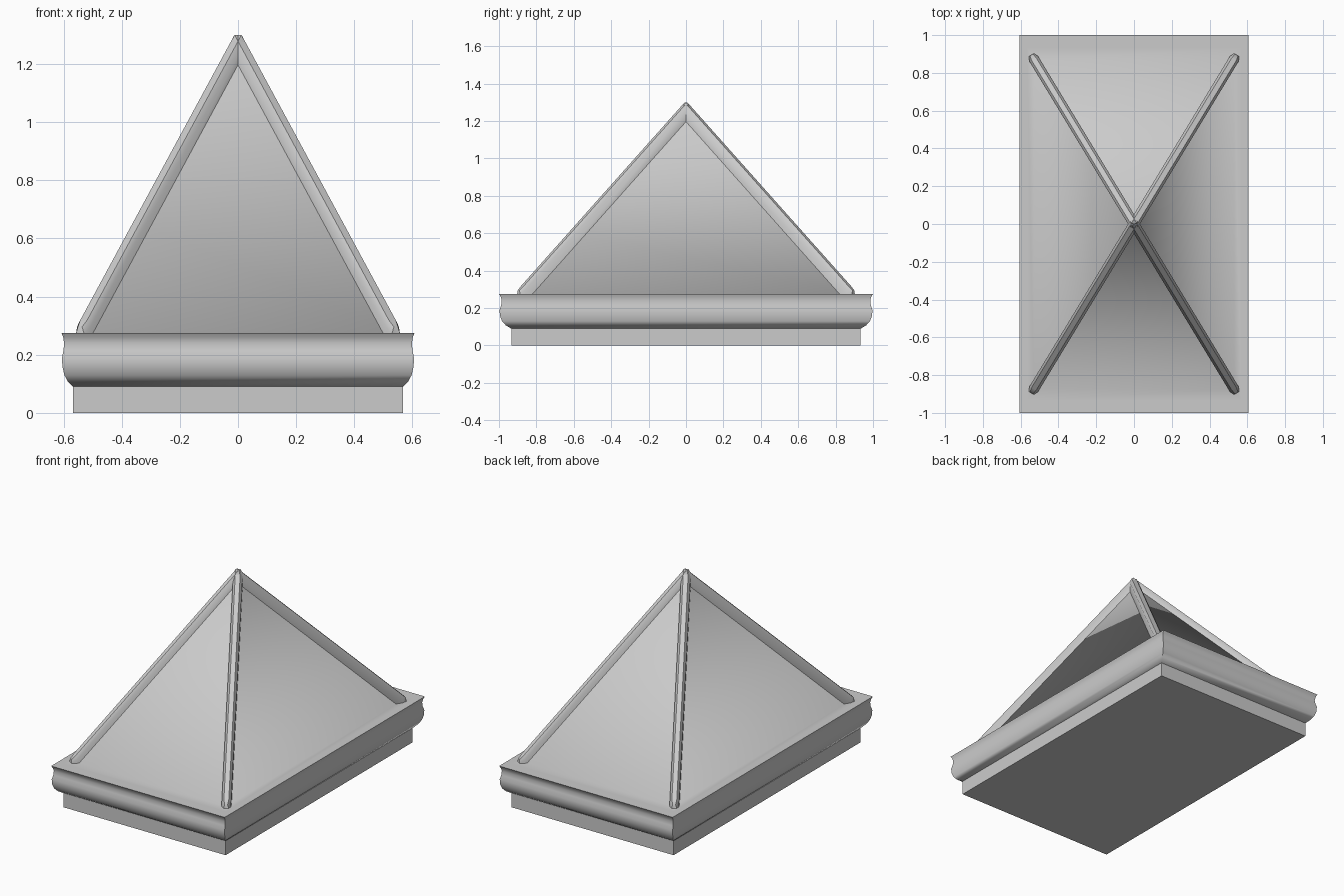
import bpy, bmesh, math
from mathutils import Vector

cube = bpy.data.objects.get("Cube")
if cube:
    bpy.data.objects.remove(cube, do_unlink=True)

STRETCH = 1 / 0.607      # depth to width ratio of the whole cap
APEX = 1.255
EAVE = 0.275

stone = bpy.data.materials.new("grey_stone")
stone.use_nodes = True
GREY = (0.6, 0.6, 0.6, 1)
stone.diffuse_color = GREY
stone.node_tree.nodes["Principled BSDF"].inputs["Base Color"].default_value = GREY


def finish(name, bm, angle=66):
    bmesh.ops.recalc_face_normals(bm, faces=bm.faces[:])
    mesh = bpy.data.meshes.new(name)
    bm.to_mesh(mesh)
    bm.free()
    mesh.materials.append(stone)
    obj = bpy.data.objects.new(name, mesh)
    bpy.context.collection.objects.link(obj)
    bpy.ops.object.select_all(action='DESELECT')
    obj.select_set(True)
    bpy.context.view_layer.objects.active = obj
    bpy.ops.object.shade_smooth_by_angle(angle=math.radians(angle))
    return obj


def ring(bm, half, z):
    corners = ((-1, -1), (1, -1), (1, 1), (-1, 1))
    return [bm.verts.new((sx * half, sy * half * STRETCH, z)) for sx, sy in corners]


def loft(bm, loops):
    for low, high in zip(loops, loops[1:]):
        n = len(low)
        for i in range(n):
            j = (i + 1) % n
            bm.faces.new((low[i], low[j], high[j], high[i]))


# Plinth under the moulding
bm = bmesh.new()
loops = [ring(bm, 0.567, z) for z in (0, 0.09)]
loft(bm, loops)
bm.faces.new(loops[0])
bm.faces.new(loops[1])
finish("plinth", bm, 30)

# Curved moulding, flat ledge and pyramid roof in one shell
profile = [(0.567, 0.09), (0.585, 0.108), (0.597, 0.13), (0.604, 0.16), (0.605, 0.19),
           (0.600, 0.215), (0.598, 0.24), (0.601, 0.26), (0.607, EAVE),
           (0.567, EAVE), (0.53, EAVE)]
bm = bmesh.new()
loops = [ring(bm, half, z) for half, z in profile]
loft(bm, loops)
bm.faces.new(loops[0])
tip = bm.verts.new((0, 0, APEX))
eave = loops[-1]
for i in range(4):
    bm.faces.new((eave[i], eave[(i + 1) % 4], tip))
finish("moulding_and_roof", bm)

# Chamfered bars along the four hips, with upright ends
section = [(-0.027, -0.05), (-0.027, 0.022), (-0.014, 0.045),
           (0.014, 0.045), (0.027, 0.022), (0.027, -0.05)]
corner = Vector((0.53, 0.53 * STRETCH, 0))
for depth, sy in (("front", -1), ("back", 1)):
    for side, sx in (("left", 1), ("right", -1)):
        out = Vector((corner.x * sx, corner.y * sy, 0))
        across = Vector((-out.y, out.x, 0)).normalized()
        bm = bmesh.new()
        loops = []
        for t in (0, 1.0, 1.025):
            centre = out * t + Vector((0, 0, APEX + (EAVE - APEX) * t))
            squeeze = 0.6 if t > 1 else 1
            loops.append([bm.verts.new(centre + across * u * squeeze + Vector((0, 0, v)))
                          for u, v in section])
        loft(bm, loops)
        bm.faces.new(loops[0])
        bm.faces.new(loops[-1])
        finish(f"hip_bar_{depth}_{side}", bm, 50)
